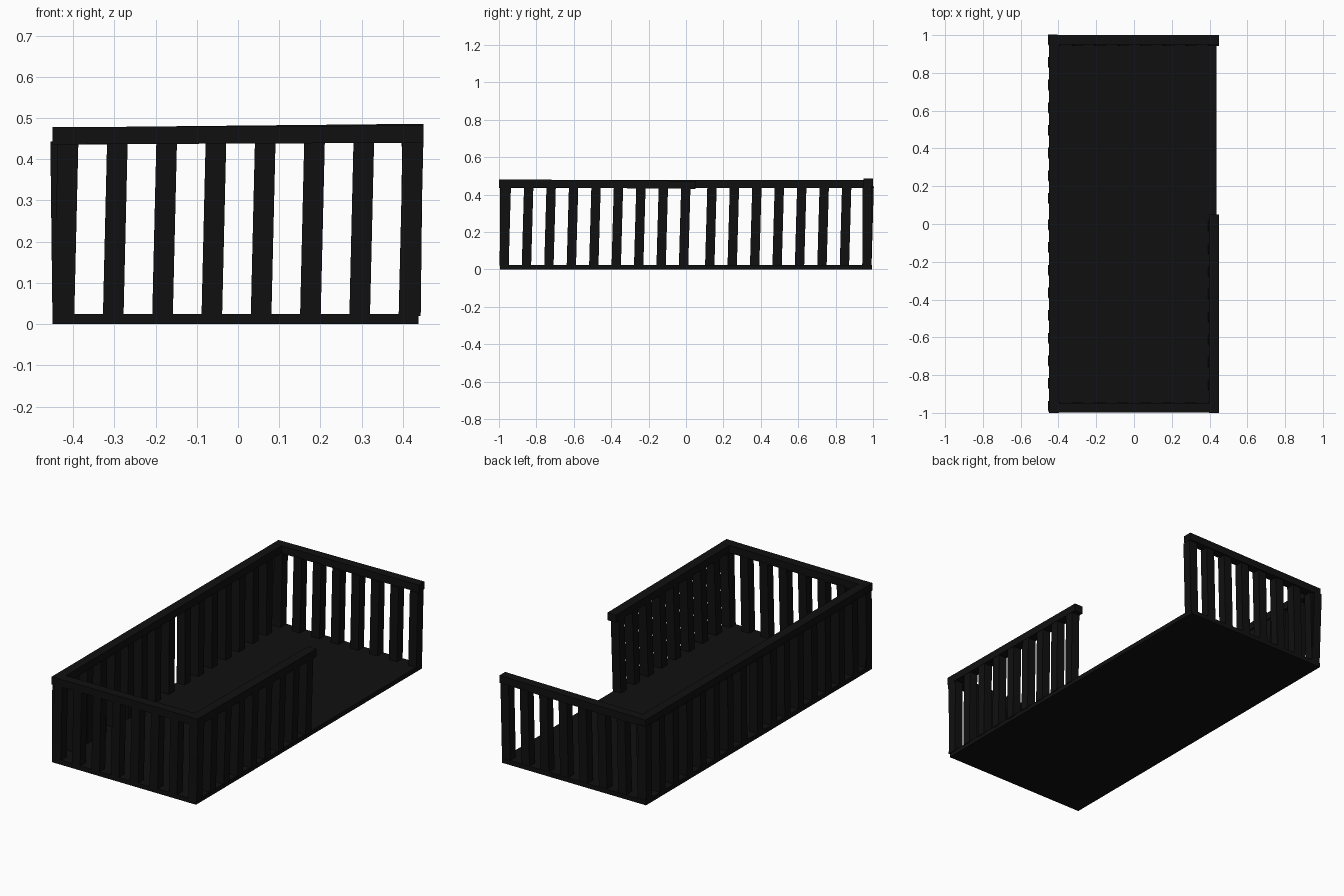
import bpy, bmesh
from mathutils import Vector

if "Cube" in bpy.data.objects:
    bpy.data.objects.remove(bpy.data.objects["Cube"])

black = bpy.data.materials.new("black_paint")
black.diffuse_color = (0.005, 0.005, 0.005, 1)
black.use_nodes = True
black.node_tree.nodes["Principled BSDF"].inputs["Base Color"].default_value = black.diffuse_color


def add_bar(bm, a, b, u, v):
    """Sheared box from a to b, with cross-section edge vectors u and v centred on the axis."""
    a, b, u, v = Vector(a), Vector(b), Vector(u) / 2, Vector(v) / 2
    signs = ((-1, -1), (1, -1), (1, 1), (-1, 1))
    lo, hi = [[bm.verts.new(p + u * i + v * j) for i, j in signs] for p in (a, b)]
    bm.faces.new(lo[::-1])
    bm.faces.new(hi)
    for i in range(4):
        j = (i + 1) % 4
        bm.faces.new((lo[i], lo[j], hi[j], hi[i]))


def finish(bm, name):
    bmesh.ops.recalc_face_normals(bm, faces=bm.faces)
    mesh = bpy.data.meshes.new(name)
    bm.to_mesh(mesh)
    bm.free()
    mesh.materials.append(black)
    bpy.context.collection.objects.link(bpy.data.objects.new(name, mesh))


def slats(name, bases, lean):
    bm = bmesh.new()
    for x, y in bases:
        add_bar(bm, (x, y, 0.02), (x + lean[0], y + lean[1], 0.443), (0.05, 0, 0), (0, 0.05, 0))
    finish(bm, name)


def rail(name, a, b, side):
    bm = bmesh.new()
    add_bar(bm, a, b, side, (0, 0, 0.042))
    finish(bm, name)


# Deck
bm = bmesh.new()
add_bar(bm, (-0.006, 0, 0), (-0.006, 0, 0.025), (0.888, 0, 0), (0, 1.99, 0))
finish(bm, "deck")

# Upright slats, each side leaning slightly
xs = [-0.422 + 0.1195 * i for i in range(8)]
half_a = [-0.973 + 0.12 * i for i in range(9)]
half_b = [0.127 + 0.12 * i for i in range(8)]
slats("front_slats", [(x, -0.97) for x in xs], (0.01, 0))
slats("back_slats", [(x, 0.968) for x in xs], (0.01, 0))
slats("left_slats", [(-0.425, y) for y in half_a + half_b], (-0.005, 0.012))
slats("right_slats", [(0.418, y) for y in half_a], (0.005, 0.012))

# Slightly sloping handrails
rail("front_rail", (-0.45, -0.973, 0.457), (0.45, -0.973, 0.461), (0, 0.052, 0))
rail("back_rail", (-0.45, 0.975, 0.456), (0.45, 0.975, 0.465), (0, 0.05, 0))
rail("left_rail", (-0.424, -1, 0.457), (-0.424, 1, 0.456), (0.052, 0, 0))
rail("right_rail", (0.423, -1, 0.461), (0.423, 0.05, 0.452), (0.053, 0, 0))
